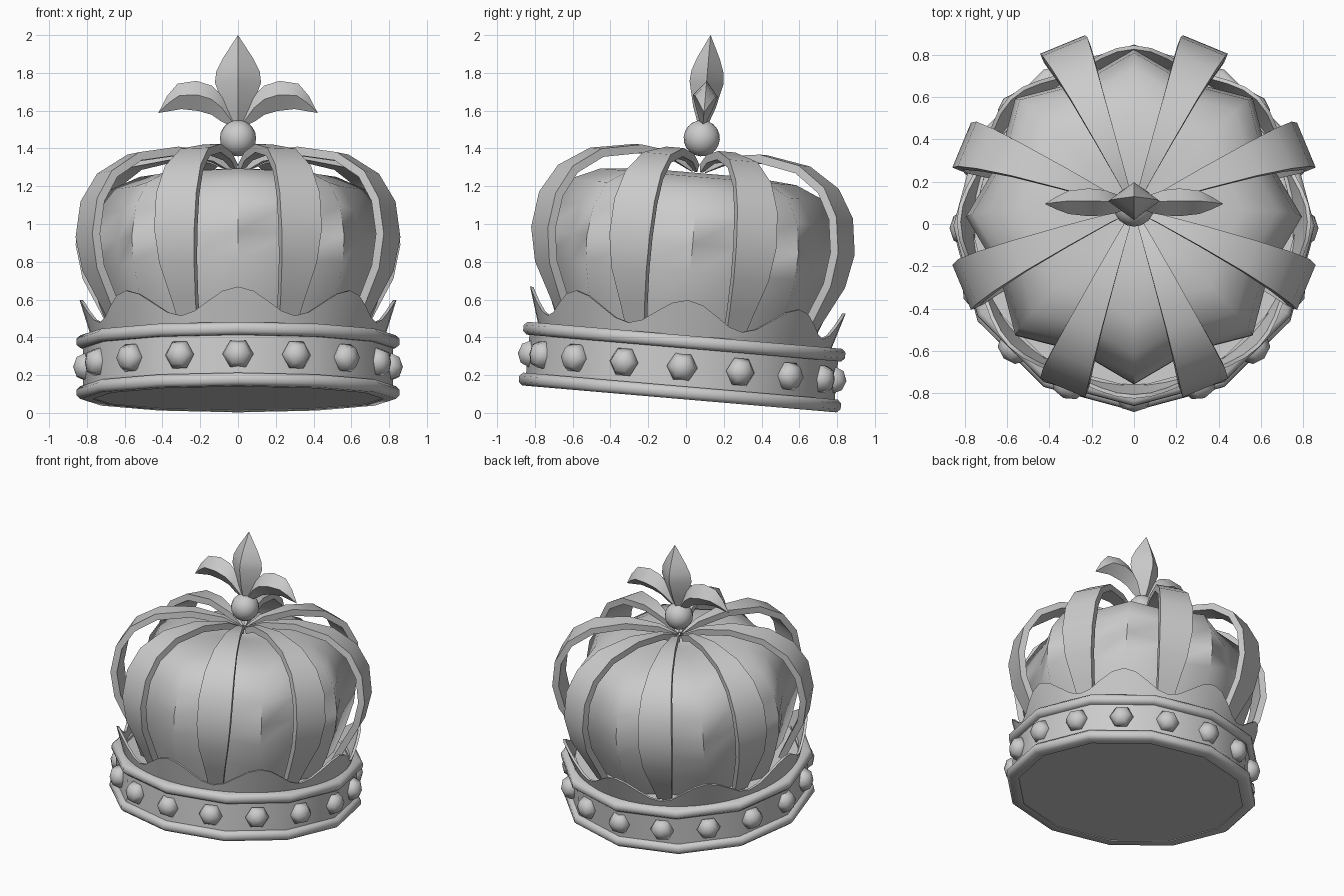
import bpy, bmesh
from math import sin, cos, pi, radians
from mathutils import Matrix, Vector

if "Cube" in bpy.data.objects:
    bpy.data.objects.remove(bpy.data.objects["Cube"])

# The whole crown leans back slightly
TILT = Matrix.Translation((0, -0.035, 0.074)) @ Matrix.Rotation(radians(-4.9), 4, 'X')


def finish(name, bm, angle=40):
    bmesh.ops.remove_doubles(bm, verts=bm.verts, dist=1e-5)
    bmesh.ops.recalc_face_normals(bm, faces=bm.faces)
    me = bpy.data.meshes.new(name)
    bm.to_mesh(me)
    bm.free()
    me.transform(TILT)
    ob = bpy.data.objects.new(name, me)
    bpy.context.collection.objects.link(ob)
    bpy.ops.object.select_all(action='DESELECT')
    ob.select_set(True)
    bpy.context.view_layer.objects.active = ob
    bpy.ops.object.shade_smooth_by_angle(angle=radians(angle))
    return ob


def loft(bm, rings, caps=False, loop=False):
    """Skin a list of closed rings of points."""
    vs = [[bm.verts.new(p) for p in r] for r in rings]
    n = len(vs[0])
    pairs = list(zip(vs, vs[1:])) + ([(vs[-1], vs[0])] if loop else [])
    for a, b in pairs:
        for i in range(n):
            j = (i + 1) % n
            bm.faces.new((a[i], a[j], b[j], b[i]))
    if caps:
        bm.faces.new(vs[0])
        bm.faces.new(vs[-1])


def ring(r, z, n, wave=None):
    pts = []
    for i in range(n):
        a = 2 * pi * i / n
        k = wave(a) if wave else 1
        pts.append((r * k * cos(a), r * k * sin(a), z))
    return pts


def lathe(name, profile, n, wave=None, caps=False, loop=False, angle=40):
    bm = bmesh.new()
    loft(bm, [ring(r, z, n, wave) for r, z in profile], caps, loop)
    return finish(name, bm, angle)


# Base band and its two rounded rims
lathe("base_band", [(0.82, 0.005), (0.82, 0.32)], 12, caps=True)
for name, z in (("lower_rim", 0.0), ("upper_rim", 0.27)):
    prof = [(0.77, z), (0.835, z), (0.855, z + 0.018), (0.855, z + 0.05),
            (0.835, z + 0.068), (0.77, z + 0.068)]
    lathe(name, prof, 12, loop=True, angle=60)

# Sixteen six-sided jewels
bm = bmesh.new()
for i in range(16):
    a = 2 * pi * i / 16
    out, up = Vector((cos(a), sin(a), 0)), Vector((0, 0, 1))
    side = out.cross(up)
    m = Matrix((up, side, out)).transposed().to_4x4()
    m = Matrix.Translation(out * 0.808 + up * 0.17) @ m @ Matrix.Diagonal((0.082, 0.082, 0.065, 1))
    bmesh.ops.create_uvsphere(bm, u_segments=6, v_segments=4, radius=1, matrix=m)
finish("jewels", bm, 65)

# Flared wall with eight wavy crests
bm = bmesh.new()
N = 64
inner_low, outer_low, outer_top, inner_top = [], [], [], []
for i in range(N):
    a = 2 * pi * i / N
    h = 0.38 + 0.145 * (0.5 + 0.5 * cos(8 * a))
    r = 0.772 + 0.065 * (h - 0.32) / 0.2
    for lst, rr, z in ((inner_low, 0.752, 0.31), (outer_low, 0.772, 0.31),
                       (outer_top, r, h), (inner_top, r - 0.018, h)):
        lst.append((rr * cos(a), rr * sin(a), z))
loft(bm, [inner_low, outer_low, outer_top, inner_top], loop=True)
finish("crest_wall", bm)

# Puffed eight-lobed cap
cap = [(0.66, 0.31), (0.735, 0.5), (0.785, 0.68), (0.795, 0.82), (0.765, 0.98),
       (0.68, 1.11), (0.52, 1.18), (0.3, 1.2), (0.12, 1.185), (0.02, 1.175)]
lathe("cap", cap, 16, wave=lambda a: 0.935 + 0.065 * cos(8 * a), caps=True, angle=60)

# Eight arched straps: radius, height, width
path = [(0.69, 0.34, 0.10), (0.76, 0.48, 0.14), (0.85, 0.66, 0.2), (0.883, 0.84, 0.23),
        (0.855, 1.03, 0.23), (0.765, 1.18, 0.205), (0.60, 1.285, 0.16),
        (0.36, 1.325, 0.10), (0.14, 1.30, 0.045), (0.02, 1.245, 0.015)]
bm = bmesh.new()
T = 0.045
for k in range(8):
    rot = Matrix.Rotation(pi / 8 + k * pi / 4, 3, 'Z')
    rings = []
    for i, (r, z, w) in enumerate(path):
        p, q = path[max(i - 1, 0)], path[min(i + 1, len(path) - 1)]
        t = Vector((q[0] - p[0], q[1] - p[1])).normalized()
        ri, zi = r - t.y * T, z + t.x * T
        rings.append([rot @ Vector(v) for v in ((r, -w / 2, z), (r, w / 2, z),
                                                (ri, w / 2, zi), (ri, -w / 2, zi))])
    loft(bm, rings, caps=True)
# straps meet at the axis, so keep each end separate
finish("straps", bm, 35)

# Ball on top
bm = bmesh.new()
bmesh.ops.create_uvsphere(bm, u_segments=16, v_segments=10, radius=0.096,
                          matrix=Matrix.Translation((0, 0, 1.385)))
finish("ball", bm, 60)

# Central petal with a diamond section: height, half width, half depth
bm = bmesh.new()
petal = [(1.44, 0.025, 0.02), (1.55, 0.075, 0.06), (1.68, 0.122, 0.09),
         (1.74, 0.115, 0.085), (1.81, 0.08, 0.06), (1.932, 0.001, 0.001)]
loft(bm, [[(w, 0, z), (0, d, z), (-w, 0, z), (0, -d, z)] for z, w, d in petal], caps=True)
finish("central_petal", bm, 50)

# Curled side petals: upper x, z, lower x, z, half depth
leaf = [(0.01, 1.46, 0.02, 1.44, 0.01), (0.08, 1.61, 0.09, 1.475, 0.045),
        (0.14, 1.665, 0.14, 1.51, 0.06), (0.22, 1.69, 0.21, 1.53, 0.066),
        (0.32, 1.675, 0.30, 1.54, 0.055), (0.375, 1.61, 0.36, 1.53, 0.03),
        (0.421, 1.521, 0.42, 1.52, 0.001)]
for side, s in (("right", 1), ("left", -1)):
    bm = bmesh.new()
    rings = []
    for ax, az, bx, bz, d in leaf:
        mx, mz = (ax + bx) / 2, (az + bz) / 2
        rings.append([(s * ax, 0, az), (s * mx, d, mz), (s * bx, 0, bz), (s * mx, -d, mz)])
    loft(bm, rings, caps=True)
    finish(side + "_petal", bm, 50)
